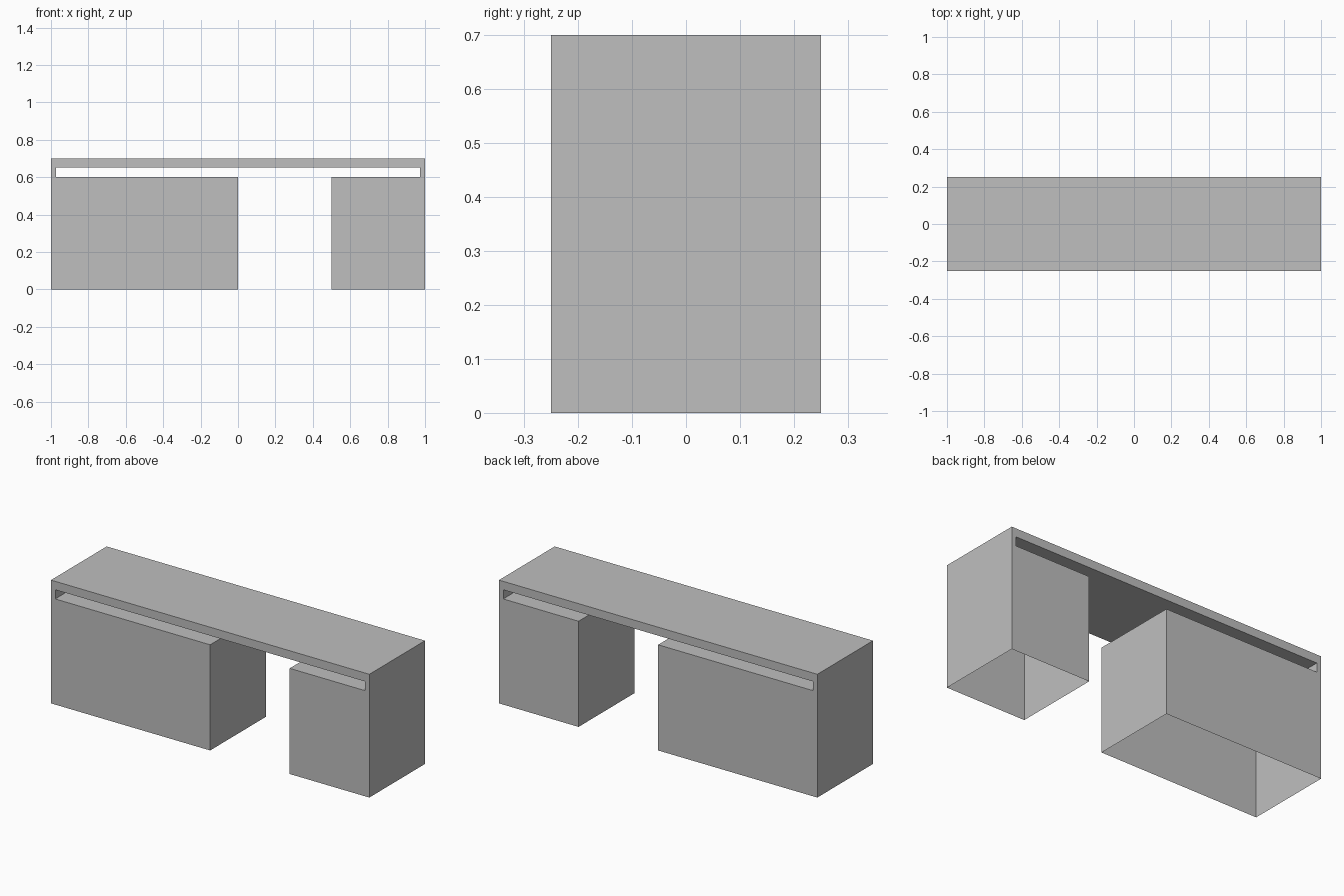
import bpy
import bmesh

cube = bpy.data.objects.get("Cube")
if cube:
    bpy.data.objects.remove(cube, do_unlink=True)

HALF_DEPTH = 0.25
HEIGHT = 0.7
CABINET_TOP = 0.6
BOARD_UNDERSIDE = 0.652
SLOT_END = 0.973

# Single flat colour
grey = bpy.data.materials.new("plain_grey")
grey.use_nodes = True
color = (0.52, 0.52, 0.52, 1.0)
grey.diffuse_color = color
grey.node_tree.nodes["Principled BSDF"].inputs["Base Color"].default_value = color

# Front outline: wide cabinet, slot under the board, narrow cabinet, top board
outline = [
    (-1, 0), (0, 0), (0, CABINET_TOP),
    (-SLOT_END, CABINET_TOP), (-SLOT_END, BOARD_UNDERSIDE),
    (SLOT_END, BOARD_UNDERSIDE), (SLOT_END, CABINET_TOP),
    (0.5, CABINET_TOP), (0.5, 0), (1, 0),
    (1, HEIGHT), (-1, HEIGHT),
]

# Extrude the outline through the depth of the desk
bm = bmesh.new()
front = bm.faces.new([bm.verts.new((x, -HALF_DEPTH, z)) for x, z in outline])
extruded = bmesh.ops.extrude_face_region(bm, geom=[front], use_keep_orig=True)
for item in extruded["geom"]:
    if isinstance(item, bmesh.types.BMVert):
        item.co.y = HALF_DEPTH
bmesh.ops.recalc_face_normals(bm, faces=bm.faces[:])

# Cabinets are hollow shells, open at the floor
floor_faces = [f for f in bm.faces if all(v.co.z < 0.01 for v in f.verts)]
bmesh.ops.delete(bm, geom=floor_faces, context="FACES_ONLY")

mesh = bpy.data.meshes.new("desk_body")
bm.to_mesh(mesh)
bm.free()
mesh.materials.append(grey)
desk = bpy.data.objects.new("desk_body", mesh)
bpy.context.collection.objects.link(desk)
